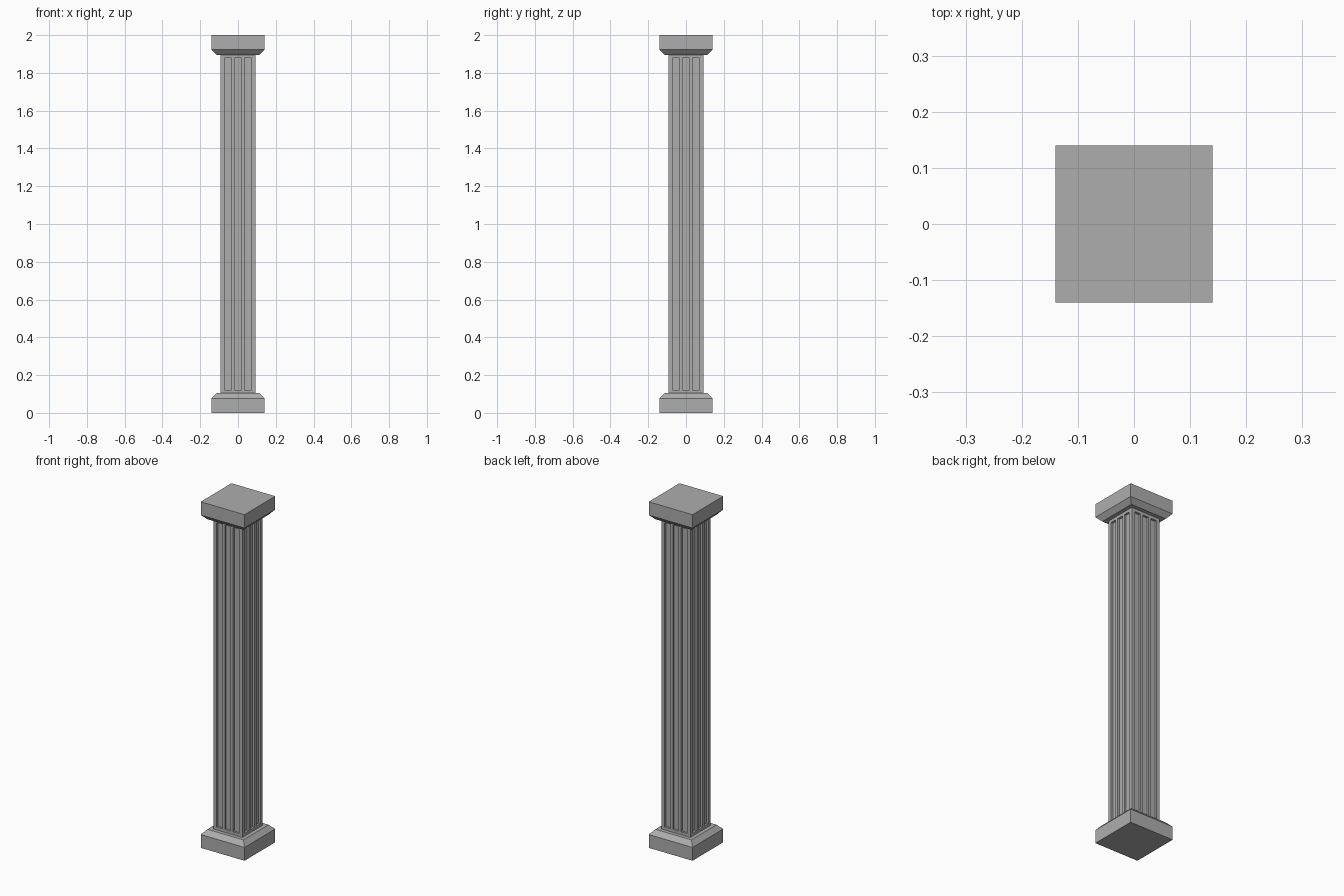
import bpy
import bmesh
from mathutils import Matrix, Vector

cube = bpy.data.objects.get("Cube")
if cube:
    bpy.data.objects.remove(cube, do_unlink=True)

stone = bpy.data.materials.new("grey stone")
stone.use_nodes = True
GREY = (0.42, 0.42, 0.42, 1)
stone.diffuse_color = GREY
stone.node_tree.nodes["Principled BSDF"].inputs["Base Color"].default_value = GREY

HALF, SLAB, LIP, LIP_Z = 0.14, 0.077, 0.115, 0.104
SHAFT = 0.093
FLUTE_W, FLUTE_STEP, FLUTE_DEPTH, FLUTE_MARGIN = 0.037, 0.053, 0.012, 0.017


def finish(bm, name):
    bmesh.ops.recalc_face_normals(bm, faces=bm.faces)
    mesh = bpy.data.meshes.new(name)
    bm.to_mesh(mesh)
    bm.free()
    mesh.materials.append(stone)
    obj = bpy.data.objects.new(name, mesh)
    bpy.context.collection.objects.link(obj)
    return obj


def square_stack(name, levels):
    """Solid with a square section, given (half width, height) levels."""
    bm = bmesh.new()
    rings = [[bm.verts.new((sx * h, sy * h, z))
              for sx, sy in ((-1, -1), (1, -1), (1, 1), (-1, 1))]
             for h, z in levels]
    for low, high in zip(rings, rings[1:]):
        for i in range(4):
            j = (i + 1) % 4
            bm.faces.new((low[i], low[j], high[j], high[i]))
    bm.faces.new(rings[0][::-1])
    bm.faces.new(rings[-1])
    return finish(bm, name)


# Base and capital: square slabs with a sloped collar towards the shaft
profile = [(HALF, 0), (HALF, SLAB), (LIP, LIP_Z)]
square_stack("base", profile)
square_stack("capital", [(h, 2 - z) for h, z in reversed(profile)])

# Shaft: each side is a grid of panels, three of them sunk as flutes
edges = [-SHAFT]
for k in (-1, 0, 1):
    edges += [k * FLUTE_STEP - FLUTE_W / 2, k * FLUTE_STEP + FLUTE_W / 2]
edges.append(SHAFT)
heights = [LIP_Z, LIP_Z + FLUTE_MARGIN, 2 - LIP_Z - FLUTE_MARGIN, 2 - LIP_Z]

bm = bmesh.new()
for quarter in range(4):
    turn = Matrix.Rotation(quarter * 1.5707963, 3, "Z")
    grid = [[bm.verts.new(turn @ Vector((x, -SHAFT, z))) for x in edges]
            for z in heights]
    flutes = []
    for r in range(3):
        for c in range(len(edges) - 1):
            face = bm.faces.new((grid[r][c], grid[r][c + 1],
                                 grid[r + 1][c + 1], grid[r + 1][c]))
            if r == 1 and c % 2:
                flutes.append(face)
    # Push the flute panels straight inwards
    inward = turn @ Vector((0, FLUTE_DEPTH, 0))
    for face in flutes:
        sunk = bmesh.ops.extrude_discrete_faces(bm, faces=[face])["faces"][0]
        bmesh.ops.translate(bm, verts=sunk.verts, vec=inward)
bmesh.ops.remove_doubles(bm, verts=bm.verts, dist=0.0005)
finish(bm, "fluted_shaft")
